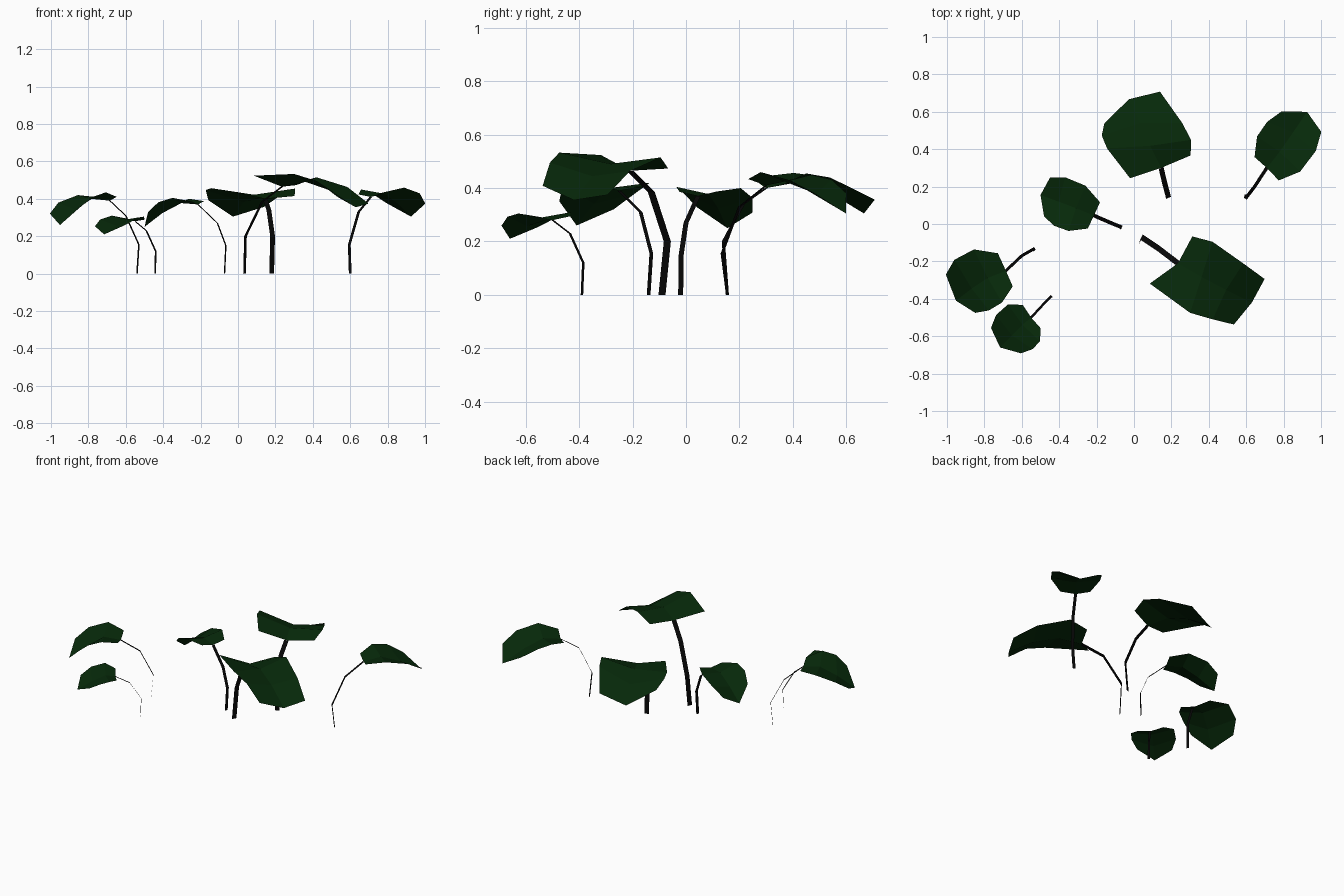
import bpy
from mathutils import Vector as V


def material(name, rgb):
    m = bpy.data.materials.new(name)
    m.diffuse_color = (*rgb, 1)
    return m


LEAF = material("dark_green", (0.002, 0.022, 0.003))
STEM = material("near_black", (0.002, 0.002, 0.002))

# Leaf profiles, one row per step from stem to tip:
# edge distance, half width, edge height, left/right skew, rib distance, rib height
ROUND = [(0.0, 0.60, 0.06, 0.02, 0.0, 0.0), (0.31, 1.0, 0.25, 0.0, 0.33, 0.17),
         (0.63, 1.02, 0.28, -0.06, 0.66, 0.12), (0.87, 0.80, 0.19, -0.07, 1.0, 0.0)]
BROAD = [(0.02, 0.81, 0.07, -0.115, 0.0, 0.0), (0.36, 1.0, 0.22, 0.0, 0.33, 0.13),
         (0.58, 0.98, 0.24, -0.03, 0.66, 0.11), (0.89, 0.80, 0.145, -0.18, 1.0, 0.0)]
LONG = [(-0.09, 0.84, 0.05, 0.16, 0.0, 0.0), (0.33, 1.0, 0.20, 0.0, 0.33, 0.13),
        (0.69, 0.87, 0.19, 0.075, 0.66, 0.11), (0.97, 0.745, 0.07, 0.095, 1.0, 0.0)]


def mesh_object(name, verts, cols, mat):
    """Grid of flat quads with `cols` vertices per row."""
    rows = len(verts) // cols
    faces = [(r * cols + c, r * cols + c + 1, (r + 1) * cols + c + 1, (r + 1) * cols + c)
             for r in range(rows - 1) for c in range(cols - 1)]
    me = bpy.data.meshes.new(name)
    me.from_pydata([tuple(v) for v in verts], [], faces)
    me.materials.append(mat)
    ob = bpy.data.objects.new(name, me)
    bpy.context.collection.objects.link(ob)


def plant(name, profile, width, stem, tip, left, right):
    base, tip, left, right = V(stem[-1]), V(tip), V(left), V(right)
    forward, side = tip - base, (left - right) / 2
    s1, _, h1 = profile[1][:3]
    up = ((left + right) / 2 - base - forward * s1) / h1
    # creased, drooping leaf blade
    verts = []
    for s, w, h, skew, rs, rh in profile:
        edge, half = base + forward * s + up * h, side * w + forward * skew
        verts += [edge - half, base + forward * rs + up * rh, edge + half]
    mesh_object(name + "_leaf", verts, 3, LEAF)
    # bent flat stem
    flat = V((-forward.y, forward.x, 0)).normalized() * width / 2
    mesh_object(name + "_stem", [V(p) + k * flat for p in stem for k in (-1, 1)], 2, STEM)


plant("front_right", LONG, 0.03,
      [(0.035, -0.09, 0), (0.04, -0.07, 0.2), (0.13, -0.13, 0.385), (0.235, -0.21, 0.465)],
      (0.63, -0.42, 0.355), (0.42, -0.095, 0.515), (0.30, -0.475, 0.533))
plant("back_middle", BROAD, 0.028,
      [(0.18, 0.155, 0), (0.185, 0.14, 0.2), (0.165, 0.215, 0.34), (0.145, 0.30, 0.40)],
      (-0.027, 0.667, 0.305), (-0.144, 0.404, 0.457), (0.305, 0.45, 0.455))
plant("back_right", ROUND, 0.018,
      [(0.60, 0.155, 0), (0.595, 0.135, 0.155), (0.645, 0.20, 0.33), (0.71, 0.30, 0.41)],
      (0.925, 0.60, 0.305), (0.658, 0.468, 0.45), (0.888, 0.28, 0.46))
plant("centre", ROUND, 0.02,
      [(-0.072, -0.02, 0), (-0.065, -0.018, 0.15), (-0.11, 0.0, 0.27), (-0.214, 0.045, 0.37)],
      (-0.50, 0.155, 0.25), (-0.35, -0.037, 0.405), (-0.26, 0.205, 0.40))
plant("left", ROUND, 0.016,
      [(-0.54, -0.14, 0), (-0.53, -0.13, 0.155), (-0.60, -0.17, 0.31), (-0.685, -0.25, 0.39)],
      (-0.952, -0.41, 0.26), (-0.706, -0.42, 0.435), (-0.856, -0.136, 0.42))
plant("front_left", ROUND, 0.013,
      [(-0.443, -0.39, 0), (-0.44, -0.385, 0.12), (-0.49, -0.435, 0.23), (-0.55, -0.50, 0.28)],
      (-0.716, -0.66, 0.21), (-0.503, -0.628, 0.305), (-0.674, -0.43, 0.31))
